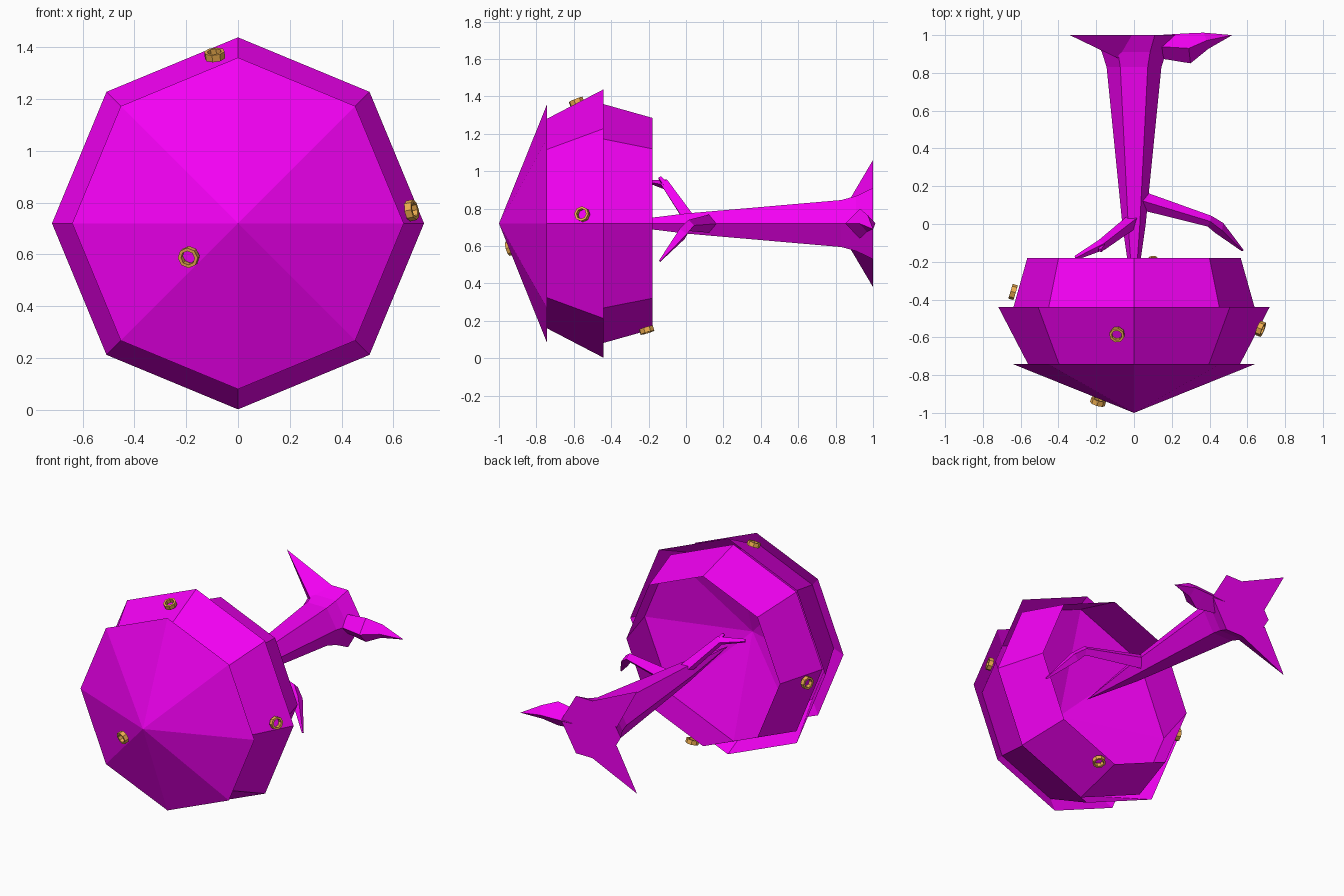
import bpy, bmesh
from math import cos, sin, pi, tau
from mathutils import Vector

if "Cube" in bpy.data.objects:
    bpy.data.objects.remove(bpy.data.objects["Cube"])

ZC = 0.72  # height of the tree's axis, which runs along y


def material(name, col):
    m = bpy.data.materials.new(name)
    m.diffuse_color = col
    m.use_nodes = True
    m.node_tree.nodes["Principled BSDF"].inputs["Base Color"].default_value = m.diffuse_color
    return m


MAGENTA = material("magenta", (0.9, 0.0, 0.9, 1))
ORANGE = material("orange", (0.85, 0.42, 0.08, 1))


def finish(name, bm, mat):
    bmesh.ops.recalc_face_normals(bm, faces=bm.faces)
    me = bpy.data.meshes.new(name)
    bm.to_mesh(me)
    bm.free()
    me.materials.append(mat)
    ob = bpy.data.objects.new(name, me)
    bpy.context.collection.objects.link(ob)
    return ob


def bridge(bm, a, b):
    n = len(a)
    for i in range(n):
        j = (i + 1) % n
        if len(b) == 1:
            bm.faces.new((a[i], a[j], b[0]))
        elif len(a) > 1:
            bm.faces.new((a[i], a[j], b[j], b[i]))


def lathe(name, profile, sides, cap=False):
    """Profile of (y, radius) rings along the y axis; last radius 0 = point."""
    bm = bmesh.new()
    rings = []
    for y, r in profile:
        if r == 0:
            rings.append([bm.verts.new((0, y, ZC))])
        else:
            rings.append([bm.verts.new((r * cos(tau * k / sides), y, ZC + r * sin(tau * k / sides)))
                          for k in range(sides)])
    for a, b in zip(rings, rings[1:]):
        bridge(bm, a, b)
    if cap:
        bm.faces.new(rings[0])
    return finish(name, bm, MAGENTA)


def limb(name, path, sides=4):
    """Tapered tube along (point, radius) stations; ends in a point if radius is 0."""
    bm = bmesh.new()
    pts = [Vector(p) for p, r in path]
    rings = []
    for i, (p, r) in enumerate(path):
        d = (pts[min(i + 1, len(pts) - 1)] - pts[max(i - 1, 0)]).normalized()
        u = d.cross(Vector((0, 0, 1))).normalized()
        v = d.cross(u)
        if r == 0:
            rings.append([bm.verts.new(p)])
        else:
            rings.append([bm.verts.new(pts[i] + r * (u * cos(tau * k / sides) + v * sin(tau * k / sides)))
                          for k in range(sides)])
    for a, b in zip(rings, rings[1:]):
        bridge(bm, a, b)
    bm.faces.new(rings[0])
    if len(rings[-1]) > 1:
        bm.faces.new(rings[-1])
    return finish(name, bm, MAGENTA)


# Foliage: three octagonal shells, open towards the trunk
lathe("foliage_top", [(-0.742, 0.64), (-1.0, 0)], 8)
lathe("foliage_middle", [(-0.44, 0.718), (-0.782, 0.54), (-0.86, 0)], 8)
lathe("foliage_lower", [(-0.18, 0.565), (-0.5, 0.655), (-0.7, 0)], 8)

# Trunk, tapering to a point inside the foliage
lathe("trunk", [(1.0, 0.22), (0.91, 0.17), (0.83, 0.145), (0.0, 0.062), (-0.44, 0)], 6, cap=True)

# Roots flaring at the foot
for side, label in ((1, "upper"), (-1, "lower")):
    bm = bmesh.new()
    base = [bm.verts.new(p) for p in ((-0.01, 1.0, ZC + side * 0.19), (-0.07, 0.87, ZC + side * 0.12),
                                      (-0.19, 1.0, ZC + side * 0.06))]
    tip = bm.verts.new((-0.34, 1.0, ZC + side * 0.34))
    bridge(bm, base, [tip])
    bm.faces.new(base)
    finish("root_" + label, bm, MAGENTA)
limb("root_side", [((0.12, 0.94, ZC), 0.06), ((0.29, 0.93, ZC), 0.08),
                   ((0.38, 0.97, ZC), 0.045), ((0.52, 1.0, ZC - 0.03), 0)])

# Bare branches
limb("branch_right", [((0.02, 0.13, ZC), 0.05), ((0.4, 0.015, 0.71), 0.03), ((0.45, -0.02, 0.665), 0.034),
                      ((0.575, -0.14, 0.52), 0.006)])
limb("branch_left", [((0.0, 0.02, 0.74), 0.04), ((-0.17, -0.11, 0.93), 0.03), ((-0.31, -0.18, 0.94), 0.012)])
limb("branch_twig", [((-0.14, -0.09, 0.90), 0.02), ((-0.18, -0.14, 0.965), 0.012)])

# Small ring ornaments lying on the foliage: position and facing direction
ORNAMENTS = [
    ((-0.09, -0.585, 1.37), (-0.1, -0.4, 1)),
    ((0.67, -0.555, 0.77), (1, -0.4, 0.2)),
    ((-0.19, -0.94, 0.59), (-0.3, -1, -0.3)),
    ((-0.64, -0.36, 0.68), (-1, 0.3, 0)),
    ((0.10, -0.21, 0.15), (0.1, 0.3, -1)),
]
for i, (pos, normal) in enumerate(ORNAMENTS):
    bm = bmesh.new()
    q = Vector(normal).to_track_quat('Z', 'Y')
    rings = []
    for k in range(8):
        a = tau * k / 8
        rings.append([bm.verts.new(Vector(pos) + q @ Vector((
            (0.034 + 0.009 * cos(b)) * cos(a), (0.034 + 0.009 * cos(b)) * sin(a), 0.02 * sin(b))))
            for b in (pi / 4, 3 * pi / 4, 5 * pi / 4, 7 * pi / 4)])
    for k in range(8):
        bridge(bm, rings[k], rings[(k + 1) % 8])
    finish("ornament_%d" % (i + 1), bm, ORANGE)
